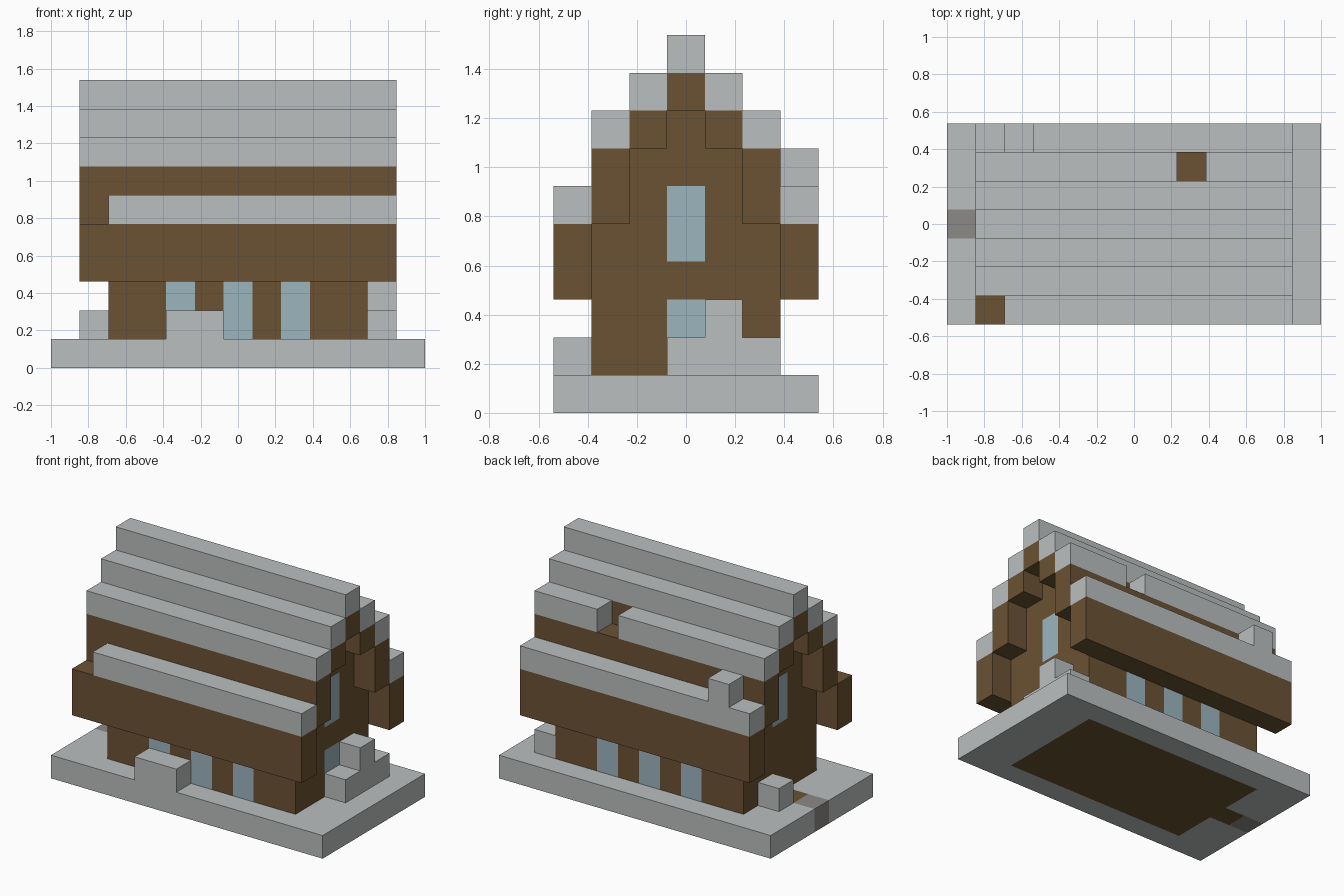
import bpy, bmesh
from mathutils import Vector

cube = bpy.data.objects.get("Cube")
if cube:
    bpy.data.objects.remove(cube, do_unlink=True)

CELL = 2 / 13                       # the model is laid out on a 13 x 7 x 10 grid
ORIGIN = Vector((-6.5, -3.5, 0))


def material(name, rgb):
    linear = [((c / 255 + 0.055) / 1.055) ** 2.4 for c in rgb] + [1]
    m = bpy.data.materials.new(name)
    m.use_nodes = True
    m.diffuse_color = linear
    bsdf = m.node_tree.nodes["Principled BSDF"]
    bsdf.inputs["Base Color"].default_value = linear
    bsdf.inputs["Roughness"].default_value = 0.9
    return m


snow = material("snow", (187, 191, 191))
wood = material("brown wood", (107, 82, 51))
glass = material("pale blue glass", (156, 181, 190))
stone = material("grey stone", (140, 138, 135))


def block(name, start, size, mats, rule=None):
    """Box on the grid; with a rule it is cut into cells and coloured by cell."""
    bm = bmesh.new()
    bmesh.ops.create_cube(bm, size=1)
    start, size = Vector(start), Vector(size)
    for v in bm.verts:
        v.co = start + Vector(size[a] * (v.co[a] + 0.5) for a in range(3))
    if rule:
        for a in range(3):
            normal = Vector(1.0 if b == a else 0.0 for b in range(3))
            for n in range(1, int(size[a])):
                bmesh.ops.bisect_plane(bm, geom=bm.verts[:] + bm.edges[:] + bm.faces[:],
                                       plane_co=start + normal * n, plane_no=normal)
        bm.normal_update()
        for f in bm.faces:
            cell = f.calc_center_median() - f.normal * 0.5
            f.material_index = rule(*(int(c) for c in cell), f.normal)
    for v in bm.verts:
        v.co = (v.co + ORIGIN) * CELL
    mesh = bpy.data.meshes.new(name)
    bm.to_mesh(mesh)
    bm.free()
    for m in mats:
        mesh.materials.append(m)
    obj = bpy.data.objects.new(name, mesh)
    bpy.context.collection.objects.link(obj)
    return obj


# Ground slab: snow, with the wooden floor and the path set into it
def ground_rule(x, y, z, normal):
    if y == 3 and x == 0:
        return 2
    if (2 <= x <= 10 and 1 <= y <= 5) or (x == 1 and y == 3):
        return 1
    return 0


block("ground", (0, 0, 0), (13, 7, 1), [snow, wood, stone], ground_rule)


# House body: three windows on each long side, gable windows at both ends
def wall_rule(x, y, z, normal):
    if abs(normal.y) > 0.5:
        return int(x in (4, 6, 8) and z in (1, 2))
    if abs(normal.x) > 0.5 and y == 3:
        return int(z in (4, 5) or (normal.x > 0 and z in (1, 2)))
    return 0


block("house_walls", (2, 1, 1), (9, 5, 4), [wood, glass], wall_rule)
block("attic_walls", (2, 2, 5), (9, 3, 2), [wood, glass], wall_rule)
block("gable_top", (2, 3, 7), (9, 1, 1), [wood])

# Stepped roof beams, matching on both sides
for step, (z, height) in enumerate([(3, 2), (5, 2), (7, 1)]):
    for side, y in (("front", step), ("back", 6 - step)):
        block(f"{side}_roof_beam_{step + 1}", (1, y, z), (11, 1, height), [wood])
block("ridge_beam", (1, 3, 8), (11, 1, 1), [wood])

# Snow on the roof steps, with gaps where it has slid off
block("front_eave_snow", (2, 0, 5), (10, 1, 1), [snow])
block("back_eave_snow", (1, 6, 5), (11, 1, 1), [snow])
block("back_eave_snow_heap", (2, 6, 6), (1, 1, 1), [snow])
block("front_middle_snow", (1, 1, 7), (11, 1, 1), [snow])
block("back_middle_snow_right", (1, 5, 7), (7, 1, 1), [snow])
block("back_middle_snow_left", (9, 5, 7), (3, 1, 1), [snow])
block("front_upper_snow", (1, 2, 8), (11, 1, 1), [snow])
block("back_upper_snow", (1, 4, 8), (11, 1, 1), [snow])
block("ridge_snow", (1, 3, 9), (11, 1, 1), [snow])

# Snow drifts around the walls
block("front_drift", (4, 0, 1), (2, 1, 1), [snow])
block("door_drift", (1, 4, 1), (1, 1, 1), [snow])
block("side_drift", (11, 3, 1), (1, 3, 1), [snow])
block("side_drift_peak", (11, 4, 2), (1, 1, 1), [snow])
